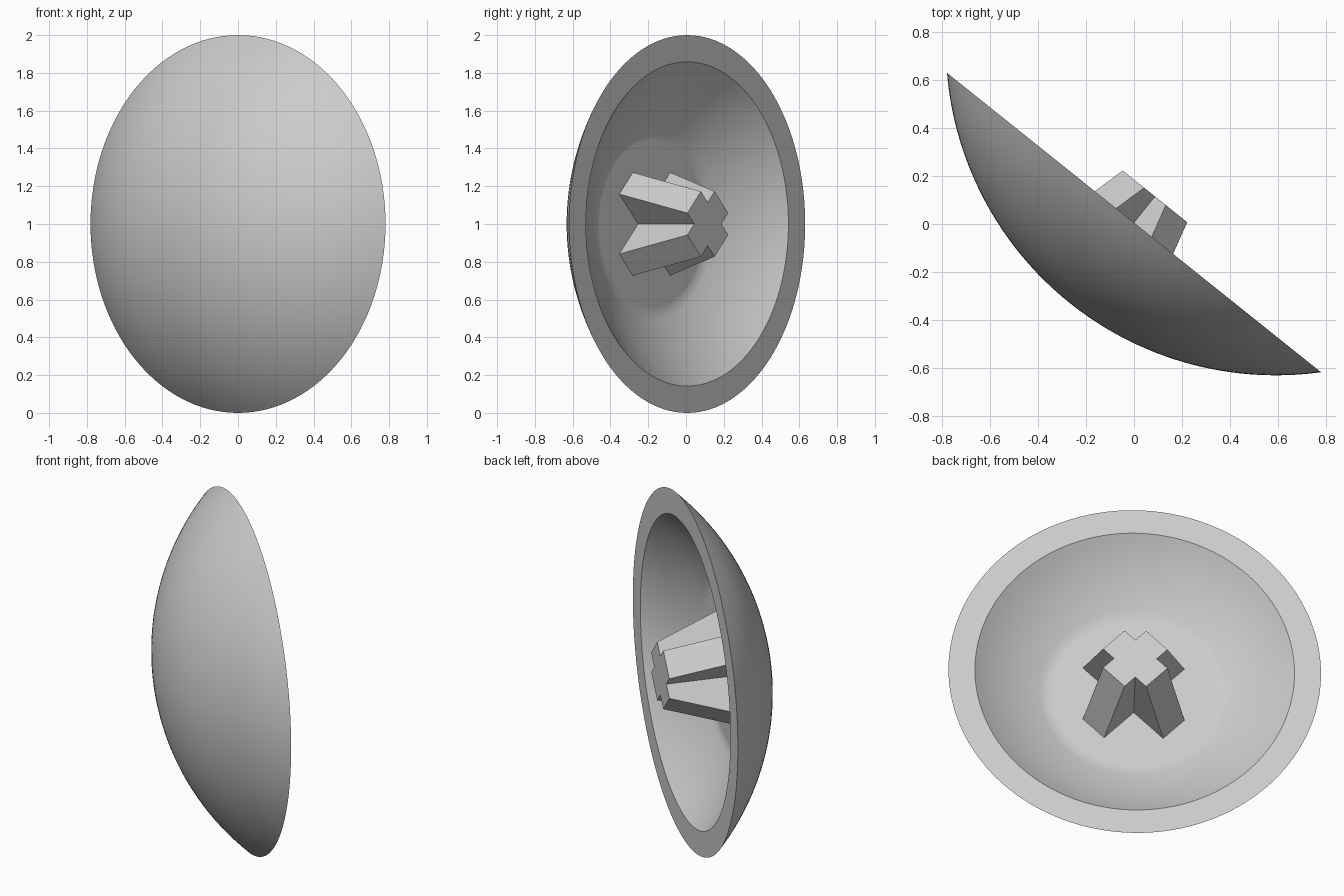
import bpy, bmesh, math
from mathutils import Matrix, Vector

cube = bpy.data.objects.get("Cube")
if cube:
    bpy.data.objects.remove(cube)

# One plain grey for the whole dish
grey = bpy.data.materials.new("light grey")
grey.use_nodes = True
colour = (0.6, 0.6, 0.6, 1)
grey.diffuse_color = colour
grey.node_tree.nodes["Principled BSDF"].inputs["Base Color"].default_value = colour

# Dish frame: local z is the opening direction, local y is world up
nx, ny = 0.625, 0.781
frame = Matrix(((-ny, 0, nx, 0), (nx, 0, ny, 0.006), (0, 1, 0, 1), (0, 0, 0, 1)))


def make_object(name, bm, smooth):
    bmesh.ops.recalc_face_normals(bm, faces=bm.faces)
    mesh = bpy.data.meshes.new(name)
    bm.to_mesh(mesh)
    bm.free()
    mesh.materials.append(grey)
    obj = bpy.data.objects.new(name, mesh)
    bpy.context.collection.objects.link(obj)
    mesh.transform(frame)
    mesh.update()
    if smooth:
        bpy.ops.object.select_all(action='DESELECT')
        obj.select_set(True)
        bpy.context.view_layer.objects.active = obj
        bpy.ops.object.shade_smooth_by_angle(angle=math.radians(30))
    return obj


def arc(radius, r_from, r_to, steps):
    """Points on a sphere about the shared dish centre, from one rim radius to another."""
    a, b = math.asin(r_from / radius), math.asin(r_to / radius)
    angles = [a + (b - a) * i / steps for i in range(steps + 1)]
    return [(radius * math.sin(t), centre - radius * math.cos(t)) for t in angles]


# Dish: concentric outer and inner shells, a flat rim and a flat floor
outer_r, inner_rim, floor_r = 1.378, 0.858, 0.47
centre = math.sqrt(outer_r ** 2 - 1)
inner_r = math.hypot(centre, inner_rim)
profile = arc(outer_r, 0, 1, 24) + arc(inner_r, inner_rim, floor_r, 12)
floor_z = profile[-1][1]
profile += [(floor_r - 0.03, floor_z), (0, floor_z)]

bm = bmesh.new()
verts = [bm.verts.new((r, 0, z)) for r, z in profile]
edges = [bm.edges.new(pair) for pair in zip(verts, verts[1:])]
bmesh.ops.spin(bm, geom=verts + edges, cent=(0, 0, 0), axis=(0, 0, 1),
               angle=math.tau, steps=128)
bmesh.ops.remove_doubles(bm, verts=bm.verts, dist=0.0005)
make_object("dish", bm, True)


# Hub: a diagonal cross whose four arms splay out towards the floor
def cross_ring(bm, length, half, z):
    ring = []
    for k in range(4):
        turn = Matrix.Rotation(math.pi / 4 + k * math.pi / 2, 3, 'Z')
        for x, y in ((length, -half), (length, half), (half, half)):
            ring.append(bm.verts.new(turn @ Vector((x, y, z))))
    return ring


bm = bmesh.new()
top = cross_ring(bm, 0.163, 0.081, 0.14)
base = cross_ring(bm, 0.305, 0.081, floor_z)
bm.faces.new(top)
bm.faces.new(base)
for i in range(len(top)):
    j = (i + 1) % len(top)
    bm.faces.new((base[i], base[j], top[j], top[i]))
make_object("hub", bm, False)
